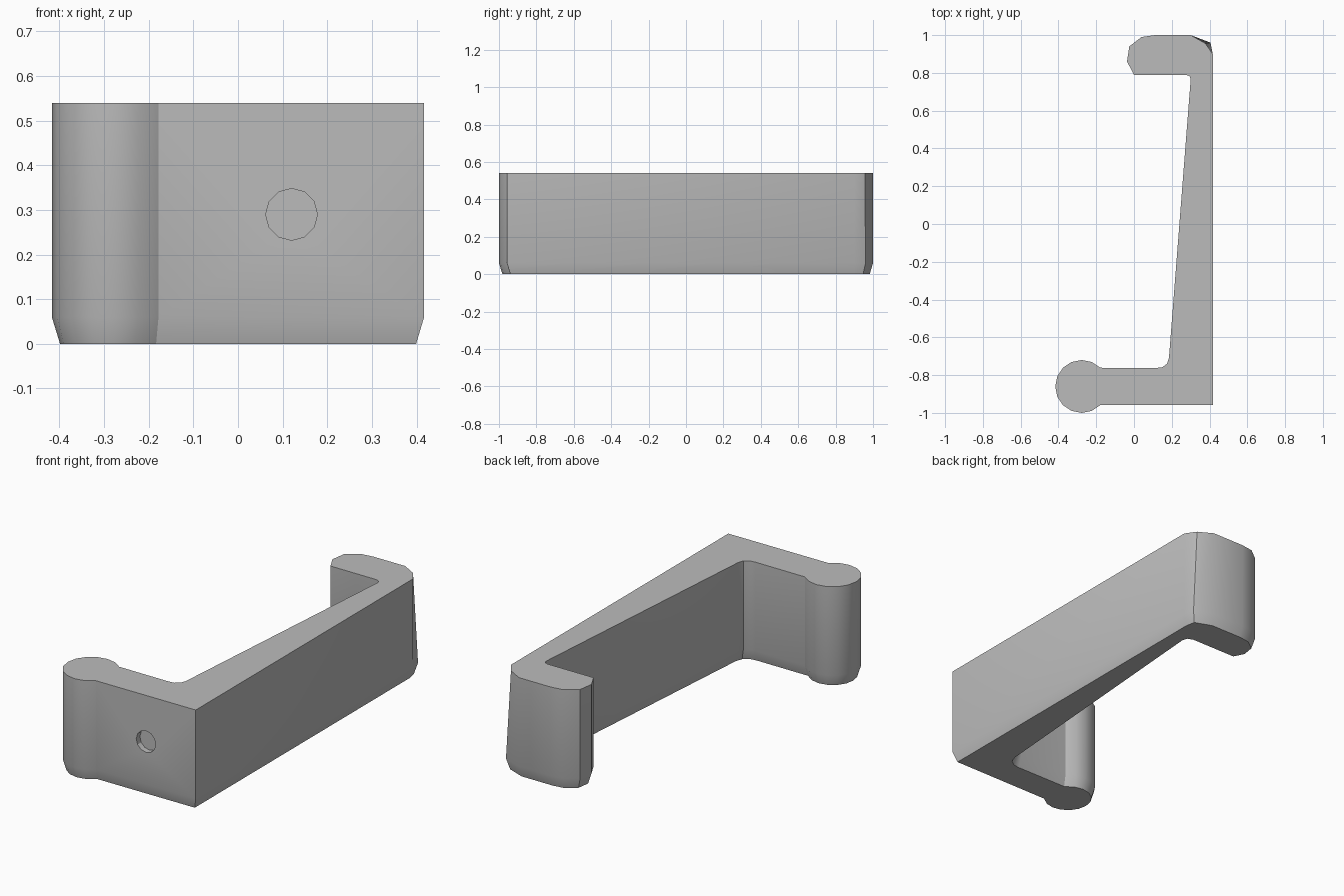
import bpy, bmesh, math
from mathutils import Vector, Matrix

cube = bpy.data.objects.get("Cube")
if cube:
    bpy.data.objects.remove(cube, do_unlink=True)

HEIGHT, CHAMFER_Z, CHAMFER_IN = 0.54, 0.06, 0.018

grey = bpy.data.materials.new("plain grey")
grey.use_nodes = True
colour = (0.5, 0.5, 0.5, 1)
grey.diffuse_color = colour
grey.node_tree.nodes["Principled BSDF"].inputs["Base Color"].default_value = colour


def inset(points, amount):
    """Mitred inward offset of a counter-clockwise outline."""
    result = []
    for i, p in enumerate(points):
        a = (p - points[i - 1]).normalized()
        b = (points[(i + 1) % len(points)] - p).normalized()
        na, nb = Vector((-a.y, a.x)), Vector((-b.y, b.x))
        result.append(p + (na + nb) * amount / (1 + na.dot(nb)))
    return result


def new_object(name, bm):
    mesh = bpy.data.meshes.new(name)
    bm.to_mesh(mesh)
    bm.free()
    obj = bpy.data.objects.new(name, mesh)
    bpy.context.collection.objects.link(obj)
    mesh.materials.append(grey)
    return obj


# Plan outline: front arm, tapered spine, back hook, inner fillets
outline = [Vector(p) for p in (
    (0.417, -0.957), (0.417, 0.90), (0.405, 0.96), (0.30, 1.0),
    (0.11, 1.0), (0.04, 0.99), (-0.025, 0.94), (-0.037, 0.86), (0.0, 0.79),
    (0.275, 0.79), (0.295, 0.782), (0.30, 0.765),
    (0.185, -0.71), (0.175, -0.74), (0.15, -0.758), (0.12, -0.762))]
# Round post at the end of the front arm
for i in range(13):
    a = math.radians(45 + 22.5 * i)
    outline.append(Vector((-0.277 + 0.14 * math.cos(a), -0.86 + 0.14 * math.sin(a))))

# The back corner leans inwards towards the top
top = list(outline)
top[2] = Vector((0.378, 0.956))

# Stack the outlines, narrowest at the foot
bm = bmesh.new()
levels = ((inset(outline, CHAMFER_IN), 0), (outline, CHAMFER_Z), (top, HEIGHT))
rings = [[bm.verts.new((p.x, p.y, z)) for p in pts] for pts, z in levels]
bm.faces.new(rings[0][::-1])
bm.faces.new(rings[-1])
for low, high in zip(rings, rings[1:]):
    for i in range(len(low)):
        j = (i + 1) % len(low)
        bm.faces.new((low[i], low[j], high[j], high[i]))
bmesh.ops.recalc_face_normals(bm, faces=bm.faces)
bracket = new_object("bracket", bm)

# Shallow round recess in the front face
bm = bmesh.new()
bmesh.ops.create_cone(bm, cap_ends=True, segments=12, radius1=0.058, radius2=0.058,
                      depth=0.06, matrix=Matrix.Translation((0.12, -0.957, 0.29))
                      @ Matrix.Rotation(math.pi / 2, 4, "X"))
cutter = new_object("recess_cutter", bm)
cutter.hide_render = True
cutter.hide_set(True)
cut = bracket.modifiers.new("recess", "BOOLEAN")
cut.operation = "DIFFERENCE"
cut.solver = "EXACT"
cut.object = cutter

bpy.ops.object.select_all(action="DESELECT")
bpy.context.view_layer.objects.active = bracket
bracket.select_set(True)
bpy.ops.object.modifier_apply(modifier=cut.name)
bpy.data.objects.remove(cutter, do_unlink=True)
bpy.ops.object.shade_smooth_by_angle(angle=math.radians(30))
